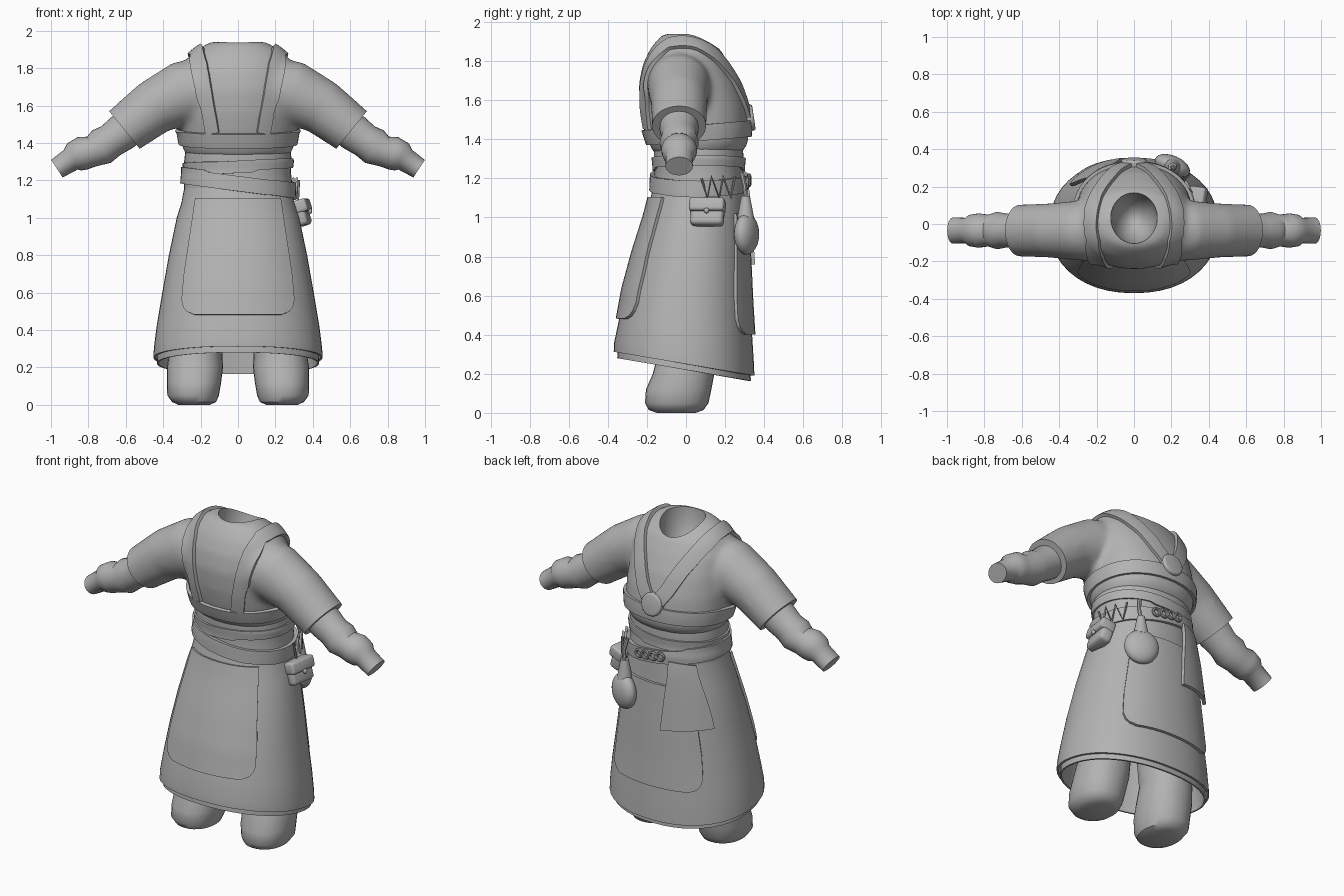
import bpy, bmesh, math
from mathutils import Vector

if "Cube" in bpy.data.objects:
    bpy.data.objects.remove(bpy.data.objects["Cube"])

cloth = bpy.data.materials.new("plain grey")
cloth.diffuse_color = (0.45, 0.45, 0.45, 1)
cloth.use_nodes = True
cloth.node_tree.nodes["Principled BSDF"].inputs["Base Color"].default_value = cloth.diffuse_color
V = Vector


def new_object(name, bm):
    me = bpy.data.meshes.new(name)
    bm.to_mesh(me)
    bm.free()
    ob = bpy.data.objects.new(name, me)
    bpy.context.collection.objects.link(ob)
    me.materials.append(cloth)
    return ob


def mod(ob, kind, **settings):
    m = ob.modifiers.new(kind.lower(), kind)
    for key, value in settings.items():
        setattr(m, key, value)
    return m


def loft(name, ring_sets, caps=True):
    """Skin each list of closed rings into one object."""
    bm = bmesh.new()
    for rings in ring_sets:
        rows = [[bm.verts.new(p) for p in r] for r in rings]
        n = len(rows[0])
        for a, b in zip(rows, rows[1:]):
            for j in range(n):
                k = (j + 1) % n
                bm.faces.new((a[j], a[k], b[k], b[j]))
        if caps:
            bm.faces.new(rows[0][::-1])
            bm.faces.new(rows[-1])
    if caps:
        bmesh.ops.recalc_face_normals(bm, faces=bm.faces)
    return new_object(name, bm)


def oval(z, hx, y0, y1, cx=0, slant=0, n=44, e=0.92):
    pts = []
    for i in range(n):
        t = 2 * math.pi * i / n
        c, s = math.cos(t), math.sin(t)
        y = (y0 + y1) / 2 + (y1 - y0) / 2 * math.copysign(abs(s) ** e, s)
        pts.append(V((cx + hx * math.copysign(abs(c) ** e, c), y, z - slant * y)))
    return pts


def tube(path, side, n=28):
    """Rings along an arm path of (x, z, radius in y, radius across)."""
    rings = []
    for i, (x, z, ry, rn) in enumerate(path):
        a, b = path[max(i - 1, 0)], path[min(i + 1, len(path) - 1)]
        d = V((b[0] - a[0], 0, b[1] - a[1])).normalized()
        nrm = V((-d.z, 0, d.x))
        ring = []
        for j in range(n):
            t = 2 * math.pi * j / n
            p = V((x, -0.035, z)) + nrm * rn * math.sin(t) + V((0, ry * math.cos(t), 0))
            ring.append(V((p.x * side, p.y, p.z)))
        rings.append(ring)
    return rings


def ribbon(name, rows, target, lift=0.008, thick=0.02, across=6, along=4, project=False):
    """Strip between pairs of edge points, fitted onto a target surface."""
    fine = []
    for (a, b), (c, d) in zip(rows, rows[1:]):
        fine += [(a.lerp(c, k / along), b.lerp(d, k / along)) for k in range(along)]
    fine.append(rows[-1])
    bm = bmesh.new()
    grid = [[bm.verts.new(a.lerp(b, k / across)) for k in range(across + 1)] for a, b in fine]
    for r, q in zip(grid, grid[1:]):
        for k in range(across):
            bm.faces.new((r[k], r[k + 1], q[k + 1], q[k]))
    bmesh.ops.remove_doubles(bm, verts=bm.verts, dist=1e-5)
    ob = new_object(name, bm)
    sw = mod(ob, 'SHRINKWRAP', target=target, offset=lift, wrap_mode='ABOVE_SURFACE')
    if project:
        sw.wrap_method = 'PROJECT'
        sw.use_project_y = True
        sw.use_negative_direction = True
    mod(ob, 'SOLIDIFY', thickness=thick, offset=0)
    return ob


def hoop(name, target, height, half, **kw):
    """Closed band round the body; height(x, y) gives its centre line."""
    rows = []
    for i in range(49):
        t = 2 * math.pi * (i % 48) / 48
        x, y = 0.33 * math.cos(t), 0.06 + 0.28 * math.sin(t)
        z = height(x, y)
        rows.append((V((x, y, z - half)), V((x, y, z + half))))
    return ribbon(name, rows, target, along=1, **kw)


def primitive(name, op, loc, scale, rot=(0, 0, 0), bevel=0, **kw):
    getattr(bpy.ops.mesh, op)(location=loc, rotation=rot, **kw)
    ob = bpy.context.object
    ob.name = name
    ob.scale = scale
    ob.data.materials.append(cloth)
    if bevel:
        bpy.ops.object.transform_apply(location=False, rotation=False)
        mod(ob, 'BEVEL', width=bevel, segments=3)
    return ob


def cord(name, pts, radius):
    cu = bpy.data.curves.new(name, 'CURVE')
    cu.dimensions = '3D'
    cu.bevel_depth = radius
    cu.bevel_resolution = 2
    sp = cu.splines.new('POLY')
    sp.points.add(len(pts) - 1)
    for q, p in zip(sp.points, pts):
        q.co = (*p, 1)
    ob = bpy.data.objects.new(name, cu)
    bpy.context.collection.objects.link(ob)
    cu.materials.append(cloth)


# Shirt: trunk and short sleeves blended into one skin
trunk = [oval(*r) for r in [(1.33, .275, -.165, .285), (1.38, .30, -.19, .318), (1.46, .312, -.215, .322),
         (1.56, .315, -.235, .31), (1.68, .31, -.242, .275), (1.78, .30, -.222, .225),
         (1.86, .265, -.185, .175), (1.905, .21, -.15, .12), (1.94, .15, -.115, .06)]]
sleeve = [(.1, 1.69, .17, .18), (.3, 1.665, .16, .172), (.45, 1.59, .145, .148),
          (.6, 1.475, .14, .132), (.78, 1.33, .135, .125)]
shirt = loft("shirt", [trunk, tube(sleeve, 1), tube(sleeve, -1)])
mod(shirt, 'REMESH', mode='VOXEL', voxel_size=.018)
mod(shirt, 'SMOOTH', factor=.5, iterations=8)
cutters = [primitive("neck_cutter", 'primitive_uv_sphere_add', (0, .035, 1.95), (.125, .14, .26),
                     segments=32, ring_count=20)]
for s in (1, -1):
    n = V((.775 * s, 0, -.63))
    cutters.append(primitive("sleeve_cutter", 'primitive_cube_add', V((.61 * s, 0, 1.472)) + n * .25,
                             (.5, .6, .6), rot=(0, s * math.atan2(.63, .775), 0), size=1))
for c in cutters:
    c.hide_render = True
    c.display_type = 'WIRE'
    mod(shirt, 'BOOLEAN', object=c, operation='DIFFERENCE', solver='EXACT')

# Wrinkled undersleeves ending at the wrists
fore = [(.5, 1.545, .09, .095), (.62, 1.455, .1, .1), (.68, 1.412, .09, .092), (.73, 1.38, .1, .1),
        (.78, 1.355, .085, .083), (.83, 1.345, .092, .09), (.875, 1.325, .085, .082),
        (.895, 1.31, .068, .064), (.968, 1.262, .07, .056)]
for s in (1, -1):
    loft("undersleeve", [tube(fore, s)])
    # Booted legs
    loft("leg", [[oval(z, hx, a, b, cx * s, n=28) for z, cx, hx, a, b in
         [(0, .235, .085, -.15, .05), (.015, .235, .118, -.19, .09), (.05, .24, .138, -.21, .115),
          (.12, .235, .145, -.205, .13), (.2, .23, .15, -.17, .145), (.3, .225, .14, -.145, .16),
          (.6, .17, .13, -.12, .15)]]])

# Waist wrap
waist = loft("waist_wrap", [[oval(*r) for r in [(1.06, .285, -.165, .285), (1.12, .288, -.168, .295),
             (1.2, .288, -.165, .298), (1.25, .282, -.16, .29), (1.3, .288, -.165, .295),
             (1.37, .28, -.165, .29)]]])

# Flared skirt with a slanted hem, and a slightly longer lining
flare = [(.25, .452, -.37, .35), (.3, .45, -.368, .348), (.42, .435, -.345, .34), (.6, .405, -.315, .328),
         (.8, .37, -.265, .318), (1.0, .328, -.205, .306), (1.08, .303, -.185, .302), (1.16, .287, -.168, .298)]
def skirt_rings(inset, drop):
    return [oval(z - drop, hx - inset, a + inset, b - inset, slant=.17 * (1.16 - z) / .91) for z, hx, a, b in flare]
skirt = loft("skirt", [skirt_rings(0, 0)], caps=False)
mod(skirt, 'SOLIDIFY', thickness=.012, offset=-1)
lining = loft("skirt_lining", [skirt_rings(.018, .03)[:5]], caps=False)
mod(lining, 'SOLIDIFY', thickness=.01, offset=-1)

# Apron panels with rounded lower corners, front and back
for name, y, drop in (("front_panel", -.6, 0), ("back_panel", .6, .08)):
    rows = [(V((-w, y, z - drop)), V((w, y, z - drop))) for z, w in
            [(1.1, .22), (.9, .25), (.7, .28), (.56, .293), (.52, .285), (.495, .265), (.48, .23)]]
    ribbon(name, rows, skirt, lift=.007, thick=.02, across=16, project=True)

# Chest band, belt and sash folds
hoop("chest_band", shirt, lambda x, y: 1.425 + .09 * y, .042)
hoop("belt", waist, lambda x, y: 1.185 - .12 * x, .042, lift=.01, thick=.022)
hoop("sash_fold", waist, lambda x, y: 1.275 + .05 * x, .03, lift=.004, thick=.014)

# Shoulder straps meeting at the back
path = [V(p) for p in [(.15, -.24, 1.44), (.17, -.25, 1.56), (.195, -.25, 1.7), (.22, -.21, 1.83),
        (.235, -.1, 1.91), (.235, .03, 1.9), (.2, .14, 1.83), (.14, .24, 1.72), (.08, .3, 1.6), (.01, .34, 1.5)]]
for s in (1, -1):
    rows = []
    for i, p in enumerate(path):
        d = path[min(i + 1, 9)] - path[max(i - 1, 0)]
        w = d.cross(p - V((0, .03, 1.5))).normalized() * .042
        rows.append(tuple(V((q.x * s, q.y, q.z)) for q in (p - w, p + w)))
    ribbon("shoulder_strap", rows, shirt, lift=.009, thick=.022)
primitive("back_medallion", 'primitive_cylinder_add', (0, .325, 1.51), (1, 1, 1), rot=(math.pi / 2 + .15, 0, 0),
          bevel=.012, radius=.068, depth=.045, vertices=32)

# Cloth hanging from the back of the belt
def hip(x):
    return .05 + .33 * math.sqrt(max(0, 1 - (x / .42) ** 2))
ribbon("hanging_cloth", [tuple(V((x, hip(x) - .02, z)) for x, z in pair) for pair in
       [((-.28, 1.15), (-.11, 1.16)), ((-.32, .96), (-.09, .98)), ((-.35, .79), (-.07, .76))]],
       skirt, lift=.028, thick=.02, across=8)

# Belt pouch with flap
primitive("pouch", 'primitive_cube_add', (.335, .11, 1.02), (.075, .17, .13), rot=(0, -.3, -.15), bevel=.022, size=1)
primitive("pouch_flap", 'primitive_cube_add', (.335, .11, 1.06), (.092, .18, .07), rot=(0, -.3, -.15), bevel=.015, size=1)
primitive("pouch_button", 'primitive_uv_sphere_add', (.385, .105, 1.035), (.012, .014, .014), segments=12, ring_count=8)

# Flask hanging by its cord
primitive("flask", 'primitive_uv_sphere_add', (.205, .31, .915), (.1, .055, .105), rot=(0, 0, -.41),
          segments=28, ring_count=16)
primitive("flask_neck", 'primitive_cone_add', (.205, .305, 1.05), (1, 1, 1), radius1=.045, radius2=.022,
          depth=.12, vertices=20)
cord("flask_cord", [(.205, .305, 1.1), (.215, .3, 1.16), (.2, .285, 1.23)], .012)

# Lacing and rings on the belt
cord("belt_lacing", [(.325, .08, 1.2), (.32, .11, 1.1), (.315, .13, 1.21), (.305, .17, 1.1),
                     (.295, .19, 1.21), (.275, .23, 1.1), (.26, .25, 1.21)], .007)
for x in (-.05, .0, .05, .1):
    primitive("belt_ring", 'primitive_torus_add', (x, .325 - x * x, 1.19 - .12 * x), (1, 1, 1.2),
              rot=(math.pi / 2, 0, -x), major_radius=.022, minor_radius=.008, major_segments=16, minor_segments=8)

# Apply modifiers and shade
bpy.context.view_layer.update()
bpy.ops.object.select_all(action='DESELECT')
for ob in bpy.context.scene.objects:
    if not ob.hide_render:
        ob.select_set(True)
        bpy.context.view_layer.objects.active = ob
bpy.ops.object.convert(target='MESH')
bpy.ops.object.shade_smooth_by_angle(angle=math.radians(40))
